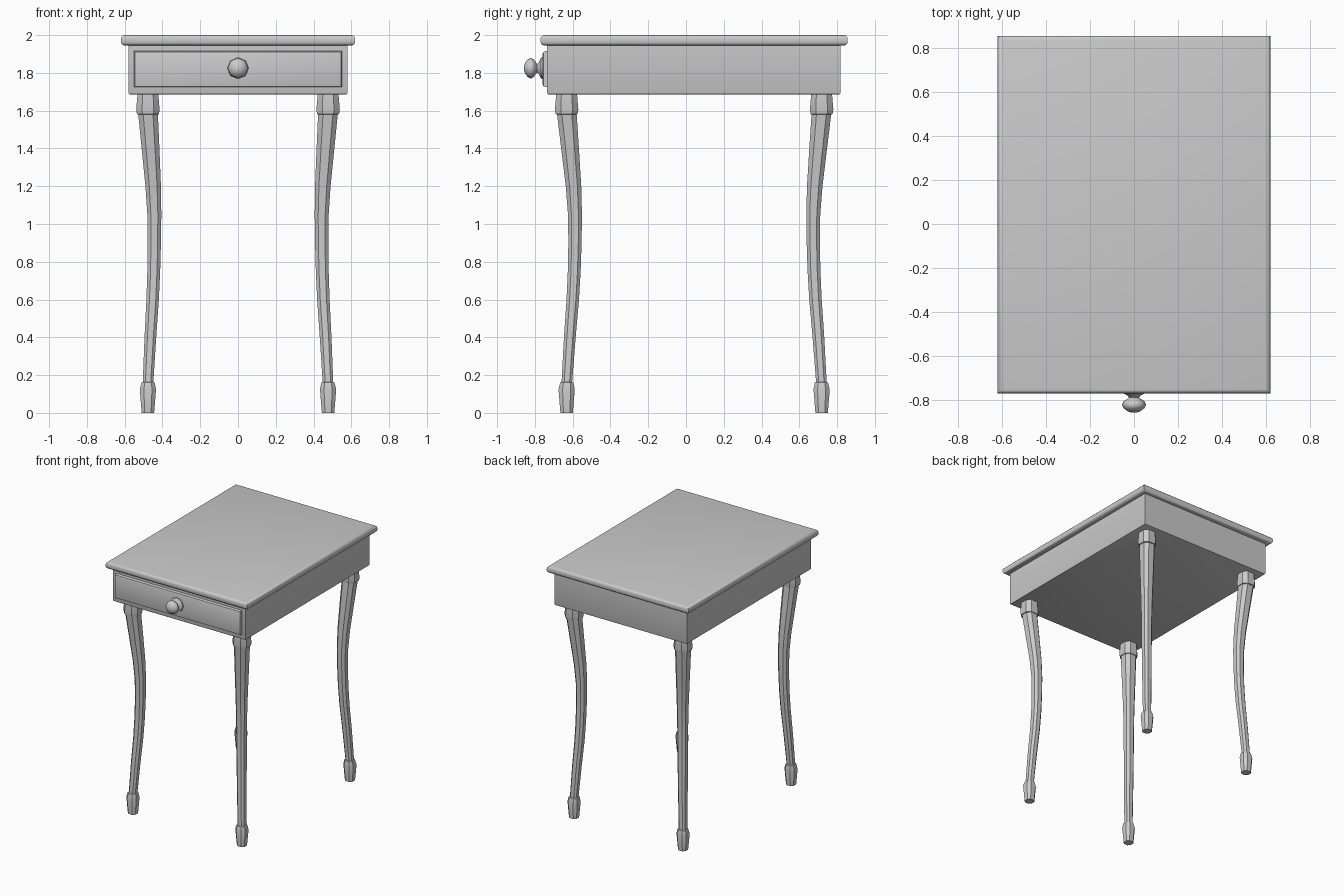
import bpy, bmesh, math
from mathutils import Vector

if "Cube" in bpy.data.objects:
    bpy.data.objects.remove(bpy.data.objects["Cube"])

CY = 0.043  # table centre in y (the knob pushes the body back)


def finish(name, bm, angle=35):
    bmesh.ops.recalc_face_normals(bm, faces=bm.faces)
    me = bpy.data.meshes.new(name)
    bm.to_mesh(me)
    bm.free()
    ob = bpy.data.objects.new(name, me)
    bpy.context.collection.objects.link(ob)
    bpy.ops.object.select_all(action='DESELECT')
    ob.select_set(True)
    bpy.context.view_layer.objects.active = ob
    bpy.ops.object.shade_smooth_by_angle(angle=math.radians(angle))
    return ob


def box(name, lo, hi, bevel, segments, pick):
    """Box between two corners; bevels the edges chosen by pick(direction, midpoint)."""
    lo, hi = Vector(lo), Vector(hi)
    bm = bmesh.new()
    bmesh.ops.create_cube(bm, size=1)
    for v in bm.verts:
        v.co = Vector(((lo[i] + hi[i]) / 2 + v.co[i] * (hi[i] - lo[i]) for i in range(3)))
    mid = (lo + hi) / 2
    edges = [e for e in bm.edges
             if pick(e.verts[1].co - e.verts[0].co, (e.verts[0].co + e.verts[1].co) / 2 - mid)]
    bmesh.ops.bevel(bm, geom=edges, offset=bevel, segments=segments, profile=0.5, affect='EDGES')
    return finish(name, bm)


def skin(name, rings, angle):
    """Bridge equal-sized rings of points and cap both ends."""
    bm = bmesh.new()
    loops = [[bm.verts.new(p) for p in r] for r in rings]
    n = len(loops[0])
    for a, b in zip(loops, loops[1:]):
        for i in range(n):
            bm.faces.new((a[i], a[(i + 1) % n], b[(i + 1) % n], b[i]))
    bm.faces.new(loops[0])
    bm.faces.new(loops[-1])
    return finish(name, bm, angle)


# Table top with rounded rim
box("table_top", (-0.62, -0.77, 1.945), (0.62, 0.856, 2.0), 0.02, 3,
    lambda d, m: abs(d.z) < 1e-5)

# Apron box with softened bottom edge
box("apron", (-0.58, -0.735, 1.685), (0.58, 0.818, 1.946), 0.01, 2,
    lambda d, m: abs(d.z) < 1e-5 and m.z < 0)

# Drawer front with bevelled face
box("drawer_front", (-0.55, -0.759, 1.725), (0.55, -0.72, 1.915), 0.014, 2,
    lambda d, m: abs(d.y) < 1e-5 and m.y < 0)

# Drawer knob, turned around the y axis: (y, radius)
knob = [(-0.75, 0.058), (-0.768, 0.055), (-0.778, 0.032), (-0.788, 0.022), (-0.795, 0.03),
        (-0.806, 0.047), (-0.822, 0.055), (-0.838, 0.047), (-0.852, 0.028), (-0.857, 0.012)]
skin("drawer_knob",
     [[(r * math.cos(k * math.pi / 4), y, 1.825 + r * math.sin(k * math.pi / 4)) for k in range(8)]
      for y, r in knob], 50)

# Cabriole leg sections: (z, inward shift, half width)
leg = [(0.0, 0.0, 0.033), (0.125, 0.0, 0.043), (0.16, 0.001, 0.035), (0.163, 0.001, 0.028),
       (0.4, 0.013, 0.031), (0.6, 0.025, 0.033), (0.75, 0.031, 0.034), (0.9, 0.034, 0.035),
       (1.05, 0.034, 0.037), (1.2, 0.028, 0.041), (1.4, 0.014, 0.047), (1.58, 0.001, 0.052),
       (1.582, 0.0, 0.058), (1.605, 0.0, 0.062), (1.69, 0.0, 0.055)]


def octagon(cx, cy, z, h):
    k = h * 0.5
    pts = [(h, -k), (h, k), (k, h), (-k, h), (-h, k), (-h, -k), (-k, -h), (k, -h)]
    return [(cx + x, cy + y, z) for x, y in pts]


for sx, side in ((-1, "left"), (1, "right")):
    for sy, end in ((-1, "front"), (1, "back")):
        skin(f"{end}_{side}_leg",
             [octagon(sx * (0.477 - s), CY + sy * (0.675 - s * 1.3), z, h) for z, s, h in leg], 30)
